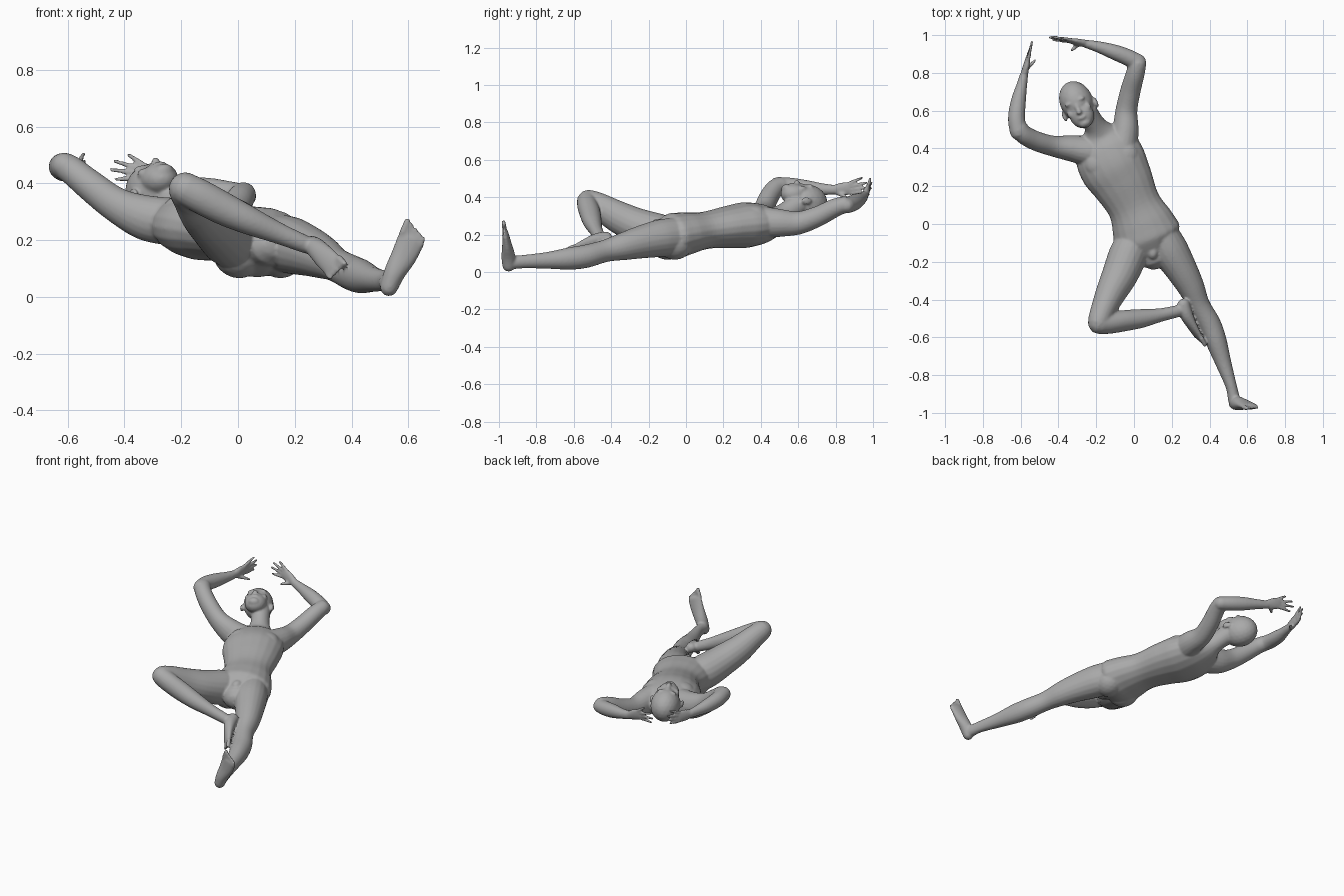
import bpy, bmesh, math
from mathutils import Vector as V, Matrix

bm = bmesh.new()
SEG = 20


def loft(stations, side, sub=5):
    """Closed rounded tube through stations (x, y, z, half width, half depth)."""
    st = [V(s if len(s) == 5 else (*s, s[3])) for s in stations]
    side = V(side)
    pts = []
    for i in range(len(st) - 1):
        p0, p1, p2, p3 = st[max(i - 1, 0)], st[i], st[i + 1], st[min(i + 2, len(st) - 1)]
        for k in range(sub):
            t = k / sub
            pts.append(0.5 * (2 * p1 + (p2 - p0) * t + (2 * p0 - 5 * p1 + 4 * p2 - p3) * t * t
                              + (3 * p1 - p0 - 3 * p2 + p3) * t ** 3))
    pts.append(st[-1])
    pos = [V(p[:3]) for p in pts]
    n = len(pts)
    tan = [(pos[min(i + 1, n - 1)] - pos[max(i - 1, 0)]).normalized() for i in range(n)]
    rows = [(pos[i], tan[i], pts[i][3], pts[i][4]) for i in range(n)]
    # rounded ends
    caps = [(0.5, 0.87), (0.87, 0.5), (0.98, 0.2)]
    for e, sgn in ((0, -1), (-1, 1)):
        p, t, a, b = rows[e]
        new = [(p + t * sgn * min(a, b) * d, t, a * s, b * s) for d, s in caps]
        rows = new[::-1] + rows if e == 0 else rows + new
    rings = []
    for p, t, a, b in rows:
        u = (side - t * side.dot(t)).normalized()
        w = t.cross(u)
        rings.append([bm.verts.new(p + u * a * math.cos(q) + w * b * math.sin(q))
                      for q in (2 * math.pi * j / SEG for j in range(SEG))])
    for r0, r1 in zip(rings, rings[1:]):
        for j in range(SEG):
            k = (j + 1) % SEG
            bm.faces.new((r0[j], r0[k], r1[k], r1[j]))
    bm.faces.new(rings[0][::-1])
    bm.faces.new(rings[-1])


def blob(center, radii, frame=Matrix.Identity(3)):
    m = Matrix.Translation(center) @ frame.to_4x4() @ Matrix.Diagonal((*radii, 1))
    bmesh.ops.create_icosphere(bm, subdivisions=3, radius=1, matrix=m)


def rod(a, b, r0, r1):
    a, b = V(a), V(b)
    d = b - a
    side = d.orthogonal()
    loft([(*a, r0), (*(a + d * 0.5), (r0 + r1) / 2), (*b, r1)], side, 3)


def hand(wrist, knuckle, side, tips, thumb):
    wrist, knuckle, side = V(wrist), V(knuckle), V(side).normalized()
    mid = wrist.lerp(knuckle, 0.55)
    loft([(*wrist, .024, .02), (*mid, .035, .017), (*knuckle, .036, .012)], side)
    for i, tip in enumerate(tips):
        rod(knuckle + side * (0.027 - 0.018 * i), tip, .0105, .0075)
    rod(wrist.lerp(knuckle, 0.3) - side * 0.02, thumb, .014, .008)


def toes(base, direction, side, big):
    base, d, s = V(base), V(direction).normalized(), V(side).normalized()
    for i in range(5):
        b = base + s * big * (0.036 - 0.0185 * i) - d * 0.004 * i
        rod(b, b + d * (0.045 - 0.005 * i), .013 if i == 0 else .0105, .011 if i == 0 else .008)


# torso and neck
loft([(.108, -.16, .185, .09, .08), (.075, -.08, .19, .178, .122), (.045, 0, .205, .168, .115),
      (0, .1, .222, .143, .1), (-.06, .22, .24, .165, .112), (-.11, .31, .25, .182, .122),
      (-.15, .40, .258, .17, .108), (-.18, .465, .272, .115, .08), (-.205, .52, .305, .06, .06),
      (-.255, .60, .36, .058, .06)], (.93, .37, .03))
# chest and buttock fullness
for c, r in (((-.185, .32, .31), (.08, .075, .05)), ((-.055, .365, .31), (.08, .075, .05)),
             ((.005, -.1, .16), (.095, .1, .095)), ((.15, -.06, .16), (.09, .1, .095)),
             ((.1, -.15, .25), (.03, .04, .035))):
    blob(c, r)

# straight leg
loft([(.15, -.06, .19, .09, .1), (.19, -.14, .18, .098, .1), (.25, -.24, .16, .085, .088),
      (.30, -.33, .138, .072, .075), (.345, -.43, .113, .058, .06), (.40, -.53, .085, .06, .062),
      (.435, -.62, .072, .056, .06), (.475, -.74, .062, .042, .045), (.515, -.86, .056, .03, .036),
      (.53, -.93, .05, .033, .036)], (1, .4, 0))
# straight foot
loft([(.532, -.948, .034, .032, .034), (.552, -.95, .085, .038, .037), (.585, -.957, .145, .046, .026),
      (.612, -.966, .205, .05, .017)], (.93, 0, -.38))
toes((.614, -.970, .212), (.35, -.12, .93), (.93, 0, -.38), -1)

# bent leg
loft([(.0, -.09, .195, .09, .1), (-.03, -.16, .21, .102, .105), (-.075, -.27, .25, .095, .095),
      (-.125, -.37, .298, .08, .085), (-.165, -.46, .352, .066, .07), (-.185, -.515, .378, .06, .062)],
     (1, -.4, 0))
loft([(-.185, -.525, .38, .058, .058), (-.13, -.525, .352, .056, .06), (-.05, -.512, .31, .056, .058),
      (.04, -.5, .268, .05, .05), (.14, -.482, .225, .036, .038), (.225, -.463, .19, .032, .032),
      (.25, -.455, .18, .03, .03)], (0, 1, 0))
# bent foot
FS = (.45, -.18, .82)
loft([(.262, -.425, .185, .03, .034), (.275, -.475, .172, .036, .035), (.305, -.535, .14, .042, .025),
      (.337, -.59, .108, .044, .016)], FS)
toes((.34, -.597, .104), (.41, -.82, -.41), FS, 1)

# raised arm on the -x side
loft([(-.24, .385, .265, .08, .085), (-.33, .40, .28, .07, .08), (-.43, .413, .325, .055, .062),
      (-.52, .44, .392, .052, .055), (-.585, .475, .445, .05, .05), (-.612, .51, .46, .048, .048)], (0, 1, .2))
loft([(-.612, .49, .462, .046, .046), (-.622, .56, .458, .045, .046), (-.612, .65, .448, .04, .042),
      (-.595, .73, .442, .029, .032), (-.582, .79, .44, .022, .026)], (1, 0, 0))
hand((-.582, .785, .44), (-.562, .875, .447), (.1, -.1, 1),
     [(-.545, .94, .503), (-.54, .965, .478), (-.54, .96, .45), (-.545, .94, .425)], (-.525, .865, .395))

# raised arm on the +x side
loft([(-.06, .42, .265, .08, .085), (-.045, .50, .262, .07, .075), (-.04, .60, .262, .058, .062),
      (-.02, .70, .295, .054, .055), (.005, .79, .34, .05, .05), (.018, .845, .36, .047, .045)], (1, 0, 0))
loft([(.022, .855, .355, .045, .042), (-.04, .885, .365, .044, .044), (-.11, .912, .378, .04, .042),
      (-.19, .938, .393, .03, .032), (-.26, .955, .408, .021, .026)], (0, 1, 0))
hand((-.255, .955, .408), (-.345, .972, .442), (.3, .15, 1),
     [(-.385, .985, .5), (-.435, .992, .478), (-.447, .988, .448), (-.43, .975, .415)], (-.33, .92, .395))

# head frame: side, crown, face directions
crown = V((-.40, .89, -.12)).normalized()
side = V((.88, .40, .1))
side = (side - crown * side.dot(crown)).normalized()
face = side.cross(crown)
F = Matrix((side, crown, face)).transposed()
HC = V((-.30, .638, .372))


def on_head(s, c, f, *radii):
    blob(HC + F @ V((s, c, f)), radii, F)


on_head(0, .012, 0, .088, .112, .098)          # skull
on_head(0, -.065, .035, .066, .078, .058)      # face
on_head(0, -.118, .058, .034, .024, .026)      # chin
on_head(0, -.030, .088, .014, .03, .012)       # nose bridge
on_head(0, -.058, .098, .016, .014, .016)      # nose tip
on_head(0, -.088, .087, .024, .011, .009)      # lips
for s in (-1, 1):
    on_head(s * .032, .004, .084, .027, .011, .012)    # brow
    on_head(s * .048, -.045, .06, .02, .025, .02)      # cheek
    on_head(s * .092, -.035, -.005, .010, .03, .02)    # ear

# one continuous smooth skin
bmesh.ops.recalc_face_normals(bm, faces=bm.faces)
mesh = bpy.data.meshes.new("body")
bm.to_mesh(mesh)
bm.free()
body = bpy.data.objects.new("body", mesh)
bpy.context.collection.objects.link(body)
skin = bpy.data.materials.new("grey skin")
skin.diffuse_color = (.4, .4, .4, 1)
mesh.materials.append(skin)
rem = body.modifiers.new("skin", 'REMESH')
rem.mode = 'VOXEL'
rem.voxel_size = 0.0065
rem.use_smooth_shade = True
smo = body.modifiers.new("soften", 'SMOOTH')
smo.factor = 0.5
smo.iterations = 5
